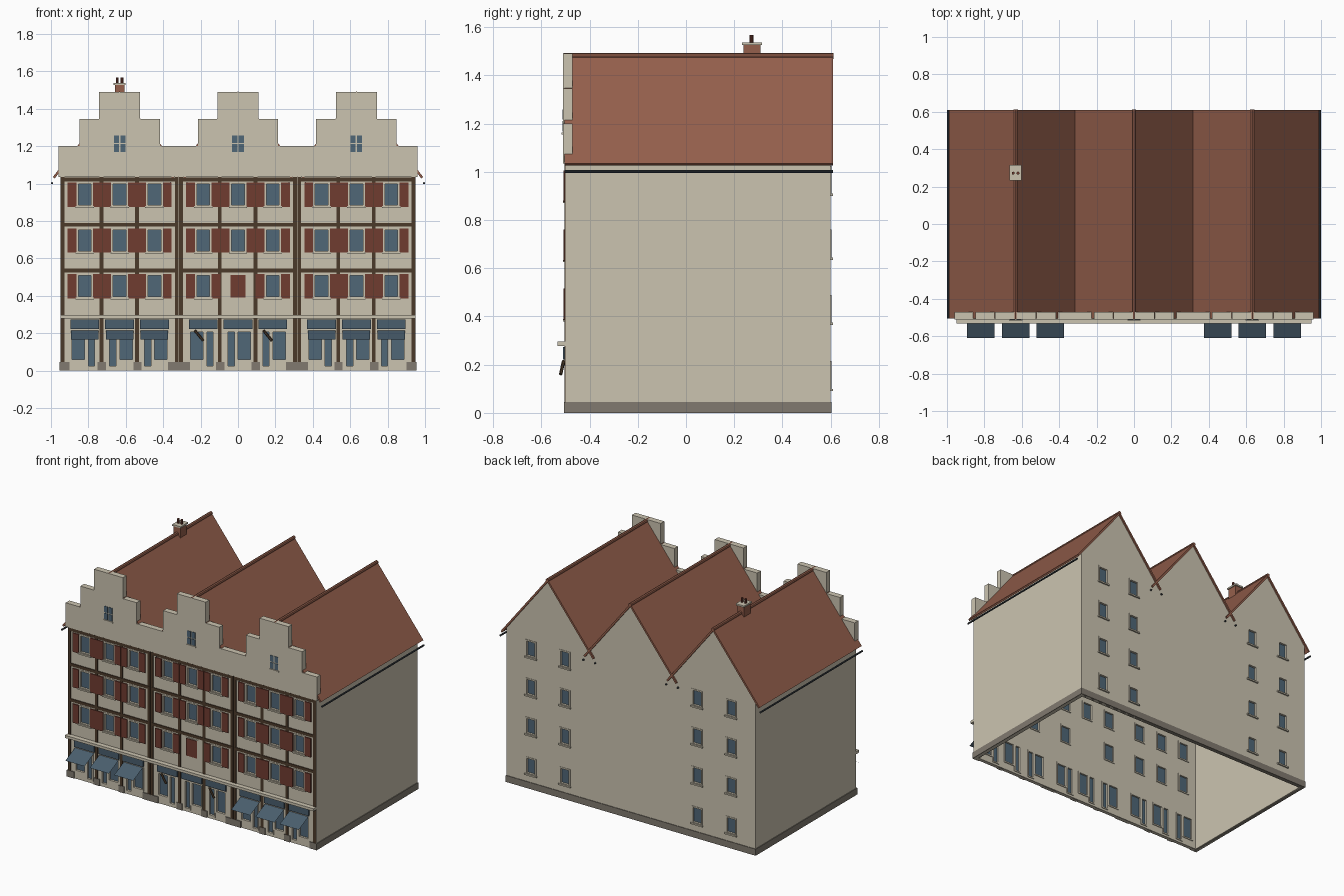
import bpy, bmesh, math
from mathutils import Matrix, Vector

if "Cube" in bpy.data.objects:
    bpy.data.objects.remove(bpy.data.objects["Cube"])


def material(name, r, g, b):
    m = bpy.data.materials.new(name)
    m.use_nodes = True
    m.diffuse_color = (r, g, b, 1)
    m.node_tree.nodes["Principled BSDF"].inputs["Base Color"].default_value = (r, g, b, 1)
    return m


CREAM = material("cream_plaster", 0.60, 0.55, 0.435)
ROOF = material("roof_tile", 0.30, 0.115, 0.072)
SHUTTER = material("shutter_red", 0.16, 0.045, 0.03)
TIMBER = material("dark_timber", 0.07, 0.042, 0.023)
GLASS = material("blue_glass", 0.08, 0.135, 0.185)
AWNING = material("awning_blue", 0.068, 0.112, 0.155)
STONE = material("grey_stone", 0.22, 0.195, 0.16)
METAL = material("gutter_metal", 0.045, 0.055, 0.065)


def finish(name, bm, mat):
    bmesh.ops.recalc_face_normals(bm, faces=bm.faces)
    me = bpy.data.meshes.new(name)
    bm.to_mesh(me)
    bm.free()
    me.materials.append(mat)
    ob = bpy.data.objects.new(name, me)
    bpy.context.collection.objects.link(ob)
    return ob


def boxes(name, mat, items):
    """One object from (x0, x1, y0, y1, z0, z1) boxes."""
    bm = bmesh.new()
    for x0, x1, y0, y1, z0, z1 in items:
        size = Matrix.Diagonal((abs(x1 - x0), abs(y1 - y0), abs(z1 - z0), 1))
        mid = Vector(((x0 + x1) / 2, (y0 + y1) / 2, (z0 + z1) / 2))
        bmesh.ops.create_cube(bm, size=1, matrix=Matrix.Translation(mid) @ size)
    return finish(name, bm, mat)


def prism(name, mat, outline, y0, y1):
    """Extrude an x-z outline along y."""
    bm = bmesh.new()
    face = bm.faces.new([bm.verts.new((x, y0, z)) for x, z in outline])
    out = bmesh.ops.extrude_face_region(bm, geom=[face])
    verts = [v for v in out["geom"] if isinstance(v, bmesh.types.BMVert)]
    bmesh.ops.translate(bm, verts=verts, vec=(0, y1 - y0, 0))
    return finish(name, bm, mat)


def rods(name, mat, ends, radius, sides=8):
    """Straight cylinders between pairs of points."""
    bm = bmesh.new()
    for a, b in ends:
        a, b = Vector(a), Vector(b)
        turn = (b - a).to_track_quat("Z", "Y").to_matrix().to_4x4()
        bmesh.ops.create_cone(bm, cap_ends=True, segments=sides, radius1=radius, radius2=radius,
                              depth=(b - a).length, matrix=Matrix.Translation((a + b) / 2) @ turn)
    return finish(name, bm, mat)


def cut(wall, holes):
    cutter = boxes("opening_cutter", CREAM, holes)
    cutter.hide_render = True
    mod = wall.modifiers.new("openings", "BOOLEAN")
    mod.operation, mod.solver, mod.object = "DIFFERENCE", "EXACT", cutter
    bpy.context.view_layer.objects.active = wall
    bpy.ops.object.modifier_apply(modifier=mod.name)
    bpy.data.objects.remove(cutter)


HOUSES = (-0.633, 0, 0.633)
BAY = 0.186
FRONT, BACK = -0.5, 0.6
frames, glass, sills = [], [], []


def window(holes, x0, x1, z0, z1, face, inward, sill=True):
    """Recessed pane with a frame, in a wall facing away from inward."""
    x0, x1 = min(x0, x1), max(x0, x1)
    y = lambda d: face + inward * d
    t = 0.005
    holes.append((x0, x1, y(-0.05), y(0.06), z0, z1))
    glass.append((x0, x1, y(0.012), y(0.018), z0, z1))
    for a, b, c, d in ((x0 - t, x0 + t, z0, z1), (x1 - t, x1 + t, z0, z1),
                       (x0 - t, x1 + t, z1 - t, z1 + t), (x0 - t, x1 + t, z0 - t, z0 + t)):
        frames.append((a, b, y(-0.003), y(0.03), c, d))
    if sill:
        sills.append((x0 - 0.01, x1 + 0.01, y(-0.01), y(0.01), z0 - 0.01, z0))


# Upper floors and shop fronts
front_holes, shutters, awnings, signs, doors, arms = [], [], [], [], [], []
for hx in HOUSES:
    for bay in (-1, 0, 1):
        c = hx + bay * BAY
        for z in (0.39, 0.635, 0.88):
            if hx == 0 and bay == 0 and z == 0.39:
                doors += [(-0.041, -0.001, -0.508, -0.49, z, z + 0.12),
                          (0.001, 0.041, -0.508, -0.49, z, z + 0.12)]
                sills.append((-0.046, 0.046, -0.504, -0.49, z - 0.008, z + 0.126))
                continue
            window(front_holes, c - 0.039, c + 0.039, z, z + 0.122, FRONT, 1)
            for s in (-1, 1):
                shutters.append((c + s * 0.045, c + s * 0.092, -0.508, -0.499, z - 0.005, z + 0.125))
        s = 1 if bay < 0 else -1
        window(front_holes, c - s * 0.073, c + s * 0.004, 0.055, 0.212, FRONT, 1, False)
        window(front_holes, c + s * 0.014, c + s * 0.058, 0.02, 0.212, FRONT, 1, False)
        signs.append((c - 0.077, c + 0.077, -0.51, -0.495, 0.222, 0.274))
        if hx:
            awnings.append(c)
        elif bay:
            x = c - 0.045 if bay < 0 else c - 0.05
            arms.append(((x, -0.508, 0.215), (x + 0.045, -0.52, 0.16)))

# Walls: an open-bottomed shell
front_wall = boxes("front_wall", CREAM, [(-0.95, 0.95, FRONT, -0.475, 0, 1.04)])
cut(front_wall, front_holes)
gable_line = [(-0.95, 0), (-0.95, 1.065)]
for hx in HOUSES:
    gable_line += [(hx, 1.475)] + ([(hx + 0.3165, 1.068)] if hx < 0.5 else [])
gable_line += [(0.95, 1.065), (0.95, 0)]
back_wall = prism("back_wall", CREAM, gable_line, 0.575, BACK)
back_holes = []
for x in (-0.765, -0.505, 0.505, 0.765):
    for z in (0.155, 0.43, 0.70, 0.965):
        window(back_holes, x - 0.036, x + 0.036, z - 0.055, z + 0.055, BACK, -1)
cut(back_wall, back_holes)
boxes("side_walls", CREAM, [(s * 0.925, s * 0.95, -0.476, 0.576, 0, 1.065) for s in (-1, 1)])

boxes("window_frames", CREAM, frames)
boxes("window_panes", GLASS, glass)
boxes("window_sills", CREAM, sills)
boxes("shutters", SHUTTER, shutters)
boxes("loft_doors", SHUTTER, doors)
boxes("shop_signs", AWNING, signs)
rods("awning_arms", TIMBER, arms, 0.007, 6)

# Awnings: thin sloping sheets
bm = bmesh.new()
for c in awnings:
    bm.faces.new([bm.verts.new((c + x, y, z)) for x, y, z in (
        (-0.073, -0.61, 0.165), (0.073, -0.61, 0.165), (0.073, -0.505, 0.215), (-0.073, -0.505, 0.215))])
finish("awnings", bm, AWNING)

# Timber framing
posts, beams, stones = [], [], []
for hx in HOUSES:
    for dx in (-0.305, -0.097, 0.093, 0.305):
        posts.append((hx + dx - 0.01, hx + dx + 0.01, -0.504, -0.495, 0.04, 1.035))
    for z in (0.535, 0.78, 1.022):
        beams.append((hx - 0.31, hx + 0.31, -0.505, -0.495, z - 0.01, z + 0.01))
    for dx in (-0.095, 0.095):
        stones.append((hx + dx - 0.022, hx + dx + 0.022, -0.506, -0.48, 0, 0.045))
boxes("timber_posts", TIMBER, posts)
boxes("timber_beams", TIMBER, beams)
boxes("shop_cornice", CREAM, [(-0.95, 0.95, -0.533, -0.49, 0.278, 0.296)])

# Stone plinth and post bases
for s in (-1, 1):
    stones.append((s * 0.257, s * 0.375, -0.506, -0.48, 0, 0.045))
    stones.append((s * 0.90, s * 0.955, -0.506, -0.48, 0, 0.045))
    stones.append((s * 0.93, s * 0.955, -0.5, 0.604, 0, 0.045))
stones.append((-0.955, 0.955, 0.58, 0.604, 0, 0.045))
boxes("stone_plinth", STONE, stones)

# Stepped parapet across the front
steps = [(-0.96, 1.035), (-0.96, 1.2)]
for hx in HOUSES:
    half = [(0.215, 1.2), (0.215, 1.345), (0.11, 1.345), (0.11, 1.49)]
    steps += [(hx - x, z) for x, z in half] + [(hx + x, z) for x, z in reversed(half)]
steps += [(0.96, 1.2), (0.96, 1.035)]
prism("stepped_parapet", CREAM, steps, -0.51, -0.47)
boxes("attic_panes", GLASS, [(hx + s * 0.004, hx + s * 0.031, -0.513, -0.505, z, z + 0.042)
                             for hx in HOUSES for s in (-1, 1) for z in (1.168, 1.216)])
boxes("attic_sills", CREAM, [(hx - 0.036, hx + 0.036, -0.516, -0.505, 1.155, 1.164) for hx in HOUSES])

# Roofs, ridges and gutters
gutters = []
for i, hx in enumerate(HOUSES):
    chevron = [(-0.357, 1.035), (0, 1.487), (0.357, 1.035), (0.347, 1.027), (0, 1.467), (-0.347, 1.027)]
    prism("roof_%d" % (i + 1), ROOF, [(hx + x, z) for x, z in chevron], -0.505, 0.61)
    gutters += [((hx + s * 0.361, -0.505, 1.002), (hx + s * 0.361, 0.61, 1.002)) for s in (-1, 1)]
rods("ridge_caps", ROOF, [((hx, -0.508, 1.48), (hx, 0.612, 1.48)) for hx in HOUSES], 0.012)
rods("gutters", METAL, gutters, 0.006)

# Chimney
cx = HOUSES[0]
boxes("chimney_stack", ROOF, [(cx - 0.025, cx + 0.025, 0.238, 0.308, 1.43, 1.53)])
boxes("chimney_cap", CREAM, [(cx - 0.032, cx + 0.032, 0.232, 0.315, 1.526, 1.537)])
rods("chimney_pots", SHUTTER, [((cx + s * 0.013, 0.272, 1.53), (cx + s * 0.013, 0.272, 1.567))
                               for s in (-1, 1)], 0.008, 10)
